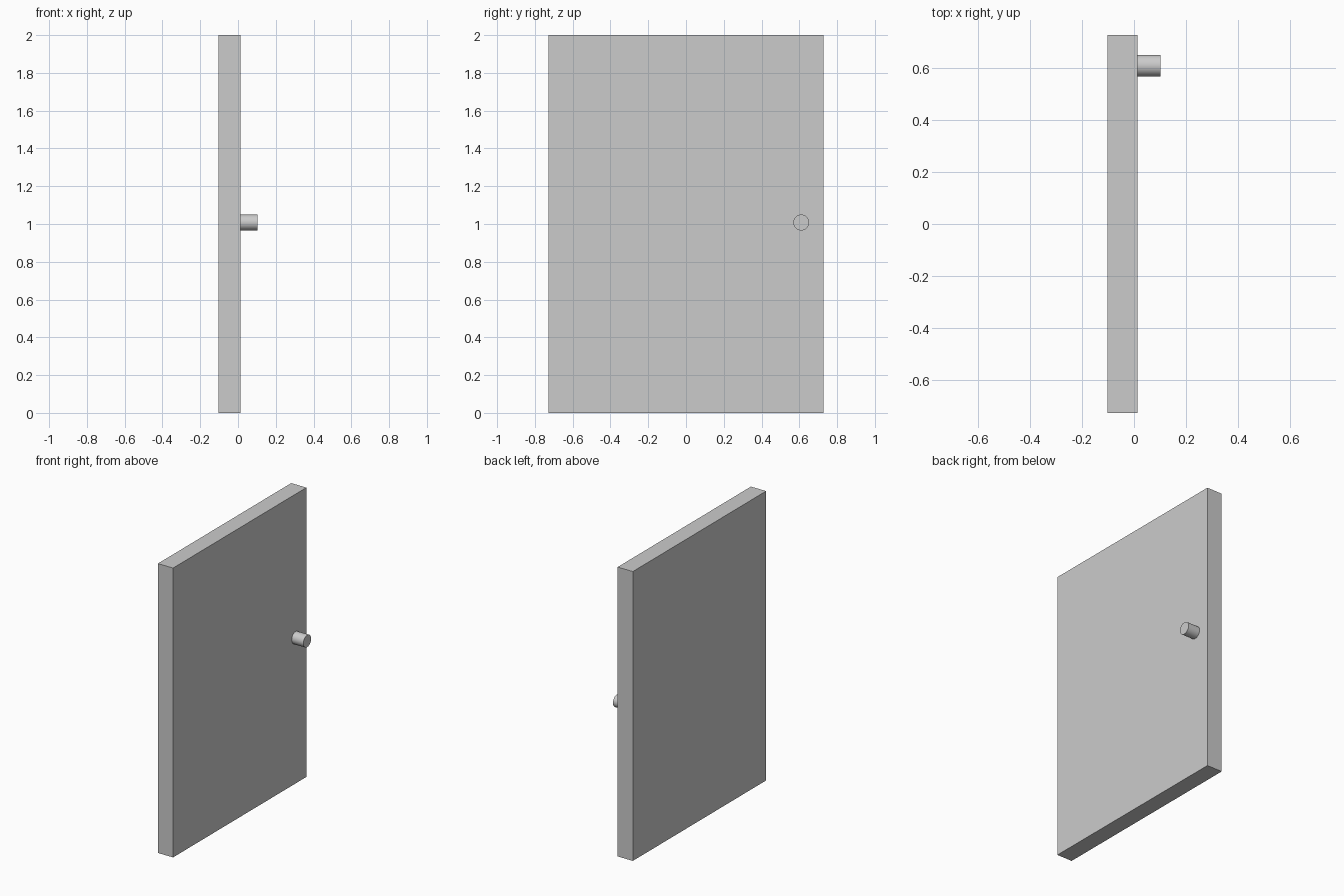
import bpy
import math

if "Cube" in bpy.data.objects:
    bpy.data.objects.remove(bpy.data.objects["Cube"])

# Door panel: flat slab standing on the ground
X_BACK, X_FACE, X_KNOB = -0.103, 0.013, 0.102
WIDTH, HEIGHT = 1.456, 2.0

bpy.ops.mesh.primitive_cube_add(size=1, location=((X_BACK + X_FACE) / 2, 0, HEIGHT / 2))
panel = bpy.context.object
panel.name = "door_panel"
panel.scale = (X_FACE - X_BACK, WIDTH, HEIGHT)
bpy.ops.object.transform_apply(location=False, rotation=False, scale=True)

# Round knob projecting from the +x face, seated slightly into the panel
SEAT = 0.005
bpy.ops.mesh.primitive_cylinder_add(
    vertices=32, radius=0.042, depth=X_KNOB - X_FACE + SEAT,
    location=((X_KNOB + X_FACE - SEAT) / 2, 0.61, 1.008),
    rotation=(0, math.pi / 2, 0))
knob = bpy.context.object
knob.name = "door_knob"
bpy.ops.object.shade_smooth_by_angle(angle=math.radians(30))
